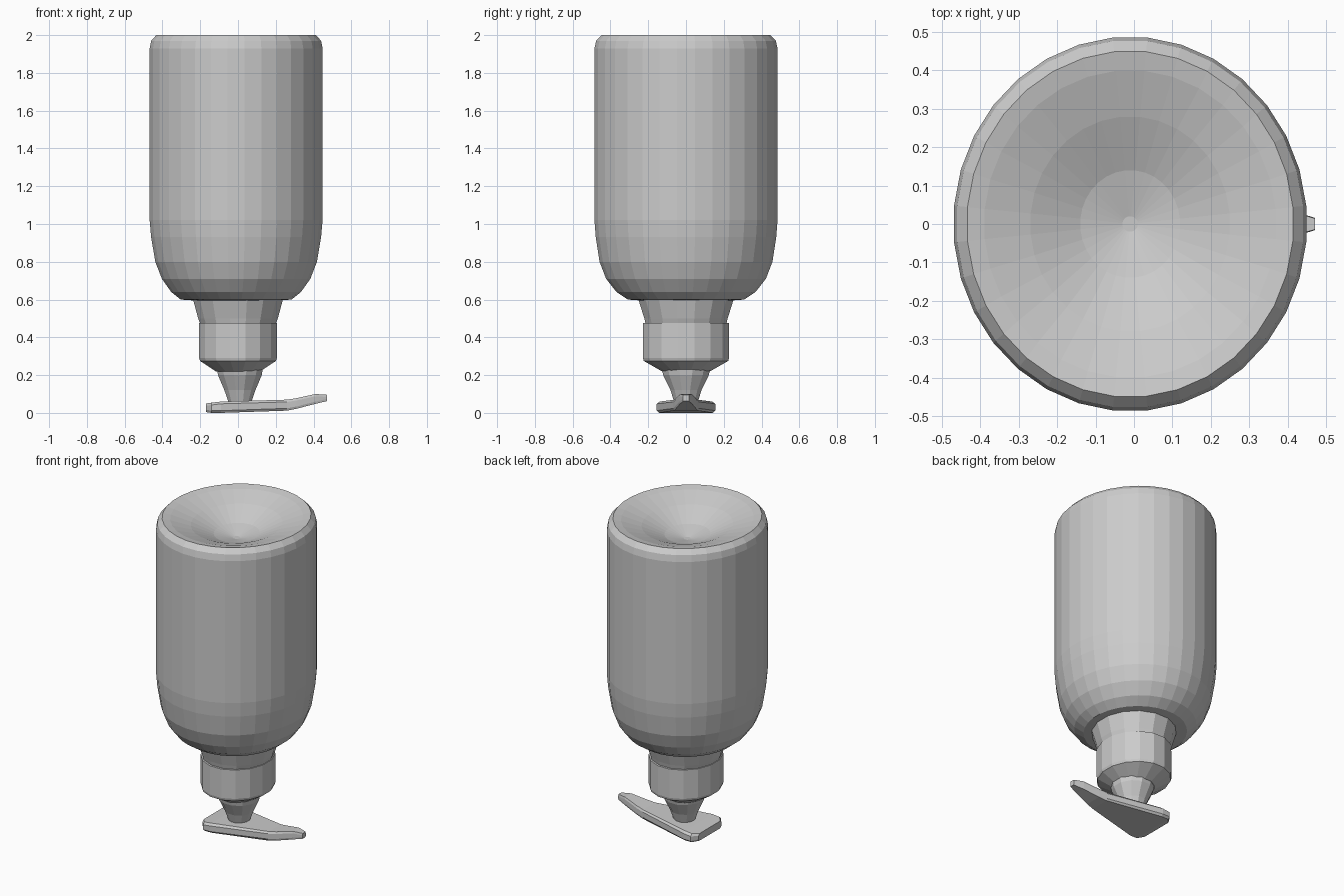
import bpy, bmesh
from math import cos, sin, tau

if "Cube" in bpy.data.objects:
    bpy.data.objects.remove(bpy.data.objects["Cube"])


def make_object(name, bm):
    bmesh.ops.recalc_face_normals(bm, faces=bm.faces)
    mesh = bpy.data.meshes.new(name)
    bm.to_mesh(mesh)
    bm.free()
    obj = bpy.data.objects.new(name, mesh)
    bpy.context.collection.objects.link(obj)
    return obj


def loft(name, rings, close_start=True, close_end=True):
    """Skin a list of vertex rings and cap both ends."""
    bm = bmesh.new()
    loops = [[bm.verts.new(p) for p in ring] for ring in rings]
    n = len(loops[0])
    for a, b in zip(loops, loops[1:]):
        for i in range(n):
            j = (i + 1) % n
            bm.faces.new((a[i], a[j], b[j], b[i]))
    if close_start:
        bm.faces.new(loops[0][::-1])
    if close_end:
        bm.faces.new(loops[-1])
    return make_object(name, bm)


def lathe(name, profile, sides, cx=0.0):
    """Profile rows: x radius, y radius, height."""
    rings = [[(cx + rx * cos(tau * (i + 0.5) / sides), ry * sin(tau * (i + 0.5) / sides), z)
              for i in range(sides)] for rx, ry, z in profile]
    return loft(name, rings)


# Upturned bottle with rounded shoulder and dished base on top
lathe("bottle_body", [
    (0.22, 0.24, 0.595), (0.295, 0.31, 0.60), (0.345, 0.37, 0.64),
    (0.395, 0.425, 0.71), (0.43, 0.46, 0.80), (0.452, 0.48, 0.93),
    (0.46, 0.487, 1.02), (0.46, 0.487, 1.93), (0.452, 0.478, 1.97),
    (0.425, 0.45, 2.0), (0.38, 0.40, 1.99), (0.26, 0.28, 1.95),
    (0.13, 0.14, 1.89), (0.02, 0.02, 1.86)], 32, -0.01)

# Flared neck
lathe("bottle_neck", [(0.20, 0.215, 0.46), (0.215, 0.225, 0.50), (0.245, 0.26, 0.61)], 16)

# Screw collar with chamfered lower edge
lathe("pump_collar", [(0.12, 0.13, 0.22), (0.205, 0.228, 0.275),
                      (0.21, 0.232, 0.29), (0.21, 0.232, 0.475)], 16)

# Tapered pump stem
lathe("pump_stem", [(0.06, 0.062, 0.05), (0.085, 0.085, 0.12),
                    (0.12, 0.125, 0.20), (0.125, 0.132, 0.23)], 12, 0.01)

# Flat pump head tapering to a raised spout: x, half width, bottom, top
stations = [(-0.17, 0.115, 0.004, 0.05), (-0.14, 0.155, 0.0, 0.054),
            (-0.09, 0.155, 0.0, 0.06), (0.26, 0.068, 0.012, 0.07),
            (0.31, 0.058, 0.022, 0.078), (0.41, 0.035, 0.048, 0.1),
            (0.47, 0.016, 0.062, 0.096)]
loft("pump_head", [[(x, -w * 0.92, lo), (x, w * 0.92, lo), (x, w, lo + 0.012), (x, w, hi - 0.012),
                    (x, w * 0.9, hi), (x, -w * 0.9, hi), (x, -w, hi - 0.012), (x, -w, lo + 0.012)]
                   for x, w, lo, hi in stations])
